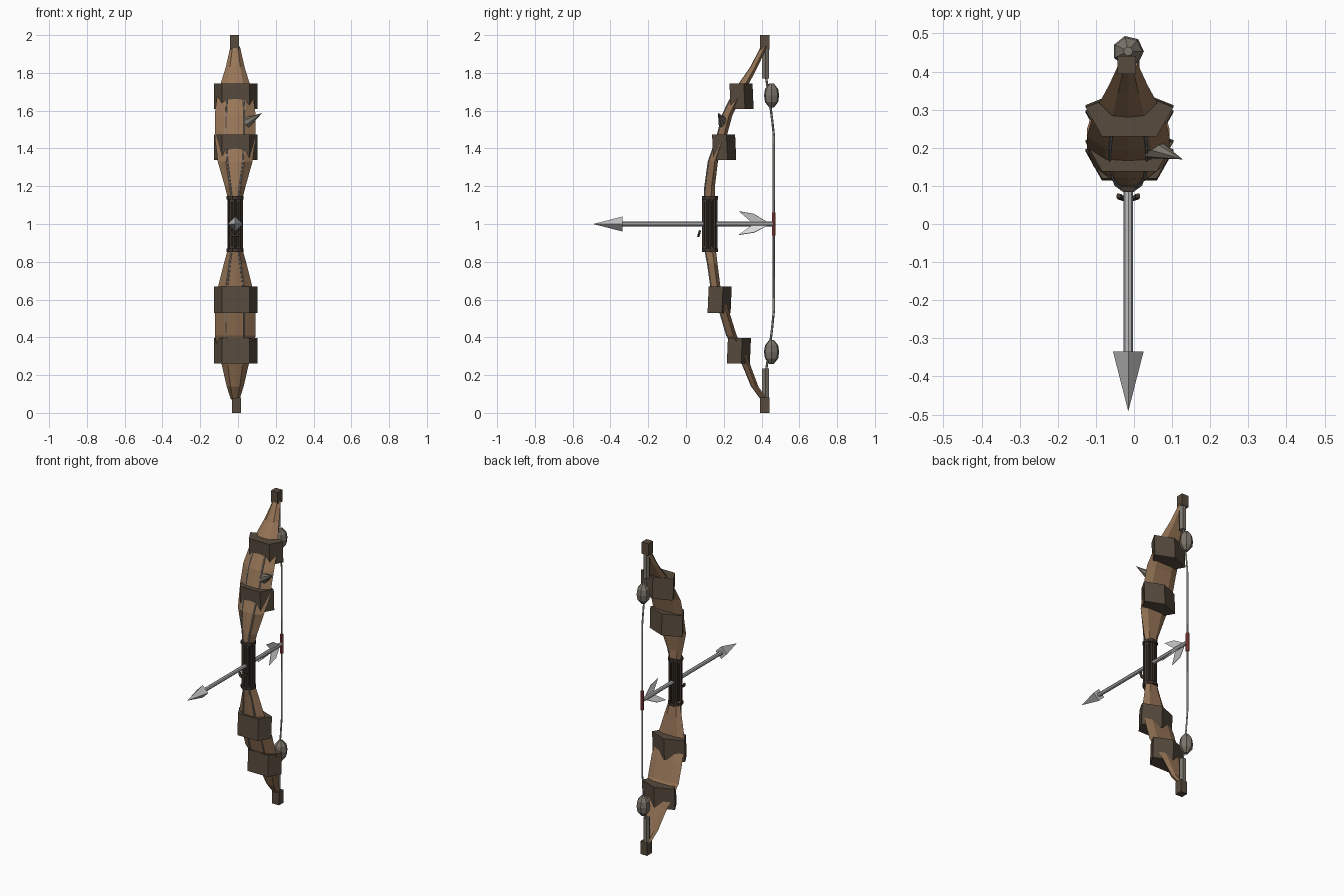
import bpy, bmesh, math
from mathutils import Vector

if "Cube" in bpy.data.objects:
    bpy.data.objects.remove(bpy.data.objects["Cube"])

CX = -0.015  # bow centre line


def mat(name, r, g, b):
    m = bpy.data.materials.new(name)
    m.diffuse_color = (*[(c / 255) ** 2.2 for c in (r, g, b)], 1)
    m.use_nodes = True
    m.node_tree.nodes["Principled BSDF"].inputs["Base Color"].default_value = m.diffuse_color
    return m


WOOD = mat("brown wood", 150, 117, 88)
COLLAR = mat("dark bark", 88, 76, 64)
GRIP = mat("grip leather", 66, 57, 50)
STONE = mat("grey stone", 122, 116, 106)
CORD = mat("string grey", 150, 147, 138)
THREAD = mat("stitch grey", 128, 132, 134)
STEEL = mat("steel", 188, 188, 190)
FEATHER = mat("pale feather", 215, 217, 216)
RED = mat("red wrap", 140, 62, 62)


def add(name, bm, m):
    bmesh.ops.recalc_face_normals(bm, faces=bm.faces[:])
    me = bpy.data.meshes.new(name)
    bm.to_mesh(me)
    bm.free()
    me.materials.append(m)
    ob = bpy.data.objects.new(name, me)
    bpy.context.collection.objects.link(ob)
    return ob


def loft(name, rings, m):
    """Skin a list of equal-length point rings and cap both ends."""
    bm = bmesh.new()
    vs = [[bm.verts.new(p) for p in r] for r in rings]
    n = len(rings[0])
    for a, b in zip(vs, vs[1:]):
        for i in range(n):
            bm.faces.new((a[i], a[(i + 1) % n], b[(i + 1) % n], b[i]))
    bm.faces.new(vs[0])
    bm.faces.new(vs[-1])
    return add(name, bm, m)


def rod(name, a, b, r1, r2, n, m, turn=0.0):
    """Cylinder or cone from a to b."""
    a, b = Vector(a), Vector(b)
    q = (b - a).to_track_quat('Z', 'Y')
    rings = [[p + q @ Vector((r * math.cos(t), r * math.sin(t), 0))
              for t in [turn + 2 * math.pi * i / n for i in range(n)]]
             for p, r in ((a, r1), (b, max(r2, 0.0004)))]
    return loft(name, rings, m)


def tube(name, pts, r, m):
    cu = bpy.data.curves.new(name, 'CURVE')
    cu.dimensions = '3D'
    cu.bevel_depth = r
    cu.bevel_resolution = 0
    cu.use_fill_caps = True
    s = cu.splines.new('POLY')
    s.points.add(len(pts) - 1)
    for p, c in zip(s.points, pts):
        p.co = (*c, 1)
    cu.materials.append(m)
    ob = bpy.data.objects.new(name, cu)
    bpy.context.collection.objects.link(ob)


# Limb stations: z, y centre, half width, half thickness
LIMBS = {
    "upper": [(1.12, .127, .035, .028), (1.2, .128, .055, .025), (1.33, .145, .092, .024),
              (1.46, .19, .108, .024), (1.58, .222, .108, .025), (1.66, .262, .098, .026),
              (1.75, .312, .075, .025), (1.83, .36, .05, .018), (1.94, .415, .025, .016)],
    "lower": [(.88, .128, .035, .028), (.79, .142, .06, .025), (.67, .158, .09, .024),
              (.53, .207, .108, .024), (.41, .243, .108, .025), (.34, .285, .095, .024),
              (.25, .322, .07, .02), (.14, .365, .045, .018), (.07, .415, .022, .016)],
}
for side, st in LIMBS.items():
    rings = [[(CX + w * u, y + t * v, z) for u, v in
              ((-1, .3), (-.55, -1), (0, -1.15), (.55, -1), (1, .3), (.55, 1), (-.55, 1))]
             for z, y, w, t in st]
    loft(side + "_limb", rings, WOOD)
    # stitched threads running down the front of the limb
    for s in (-1, 1):
        tube(side + "_stitch", [(CX + s * .45 * w, y - t * 1.1, z) for z, y, w, t in st[:6]],
             .004, THREAD)

# Five-sided collars: bottom z, top z, front y
for z0, z1, y in ((1.61, 1.745, .23), (1.34, 1.475, .138), (.53, .668, .12), (.262, .397, .222)):
    lean = .006 if z0 > 1 else -.006
    shape = ((-.072, 0), (.072, 0), (.115, .076), (0, .122), (-.115, .076))
    loft("limb_collar", [[(CX + .003 + a, y + b + d, z) for a, b in shape]
                         for z, d in ((z0, lean), (z1, 0))], COLLAR)

# Handle: octagonal core, slats and end rings
rod("grip", (CX, .127, .855), (CX, .127, 1.145), .036, .036, 8, GRIP, math.pi / 8)
for i in range(8):
    t = math.pi * i / 4
    x, y = CX + .034 * math.cos(t), .127 + .034 * math.sin(t)
    rod("grip_slat", (x, y, .87), (x, y, 1.13), .007, .007, 4, GRIP, t)
for z in (.86, 1.14):
    rod("grip_ring", (CX, .127, z - .009), (CX, .127, z + .009), .045, .045, 10, GRIP)

# Arrow rest loop on the front of the handle
tube("arrow_rest", [(CX + .025 * math.cos(t), .074 + .008 * math.sin(t), .965 + .028 * math.sin(t))
                    for t in [math.pi * (1 + i / 6) for i in range(7)]], .008, GRIP)

# Tips, string bindings and weight stones
for side, z0, z1, x in (("upper", 1.925, 2.0, -.019), ("lower", 0, .082, -.009)):
    rod(side + "_tip", (x, .417, z0), (x, .417, z1), .034, .034, 4, COLLAR, math.pi / 4)
for side, z0, z1 in (("upper", 1.77, 1.93), ("lower", .07, .235)):
    rod(side + "_binding", (CX, .42, z0), (CX, .42, z1), .021, .021, 6, STONE)
for side, zc in (("upper", 1.68), ("lower", .323)):
    rings = [[(CX + r * math.cos(t), .453 + r * math.sin(t), zc + h)
              for t in [2 * math.pi * i / 7 for i in range(7)]]
             for h, r in ((-.064, .012), (-.034, .036), (0, .041), (.034, .036), (.064, .012))]
    loft(side + "_weight_stone", rings, STONE)

# Bowstring and red serving
tube("bowstring", [(CX, .42, .2), (CX, .445, .36), (CX, .455, .44), (CX, .465, .54), (CX, .465, 1.47),
                   (CX, .455, 1.56), (CX, .445, 1.64), (CX, .42, 1.8)], .006, CORD)
rod("string_serving", (CX, .465, .94), (CX, .465, 1.06), .011, .011, 6, RED)

# Arrow: shaft, four-sided head and swept feathers
rod("arrow_shaft", (CX, .46, 1), (CX, -.345, 1), .012, .012, 8, STEEL)
rod("arrow_head", (CX, -.335, 1), (CX, -.49, 1), .04, 0, 4, STEEL)
for ang in (75, 195 + 40, 305):
    d = Vector((math.cos(math.radians(ang)), 0, math.sin(math.radians(ang))))
    n = Vector((d.z, 0, -d.x)) * .002
    prof = [Vector((CX, y, 1)) + d * r for r, y in ((.008, .35), (.07, .28), (.055, .36), (.008, .435))]
    loft("arrow_feather", [[p - n for p in prof], [p + n for p in prof]], FEATHER)

# Single thorn on the upper limb
rod("thorn", (.045, .2, 1.535), (.127, .17, 1.587), .03, 0, 7, STONE)
